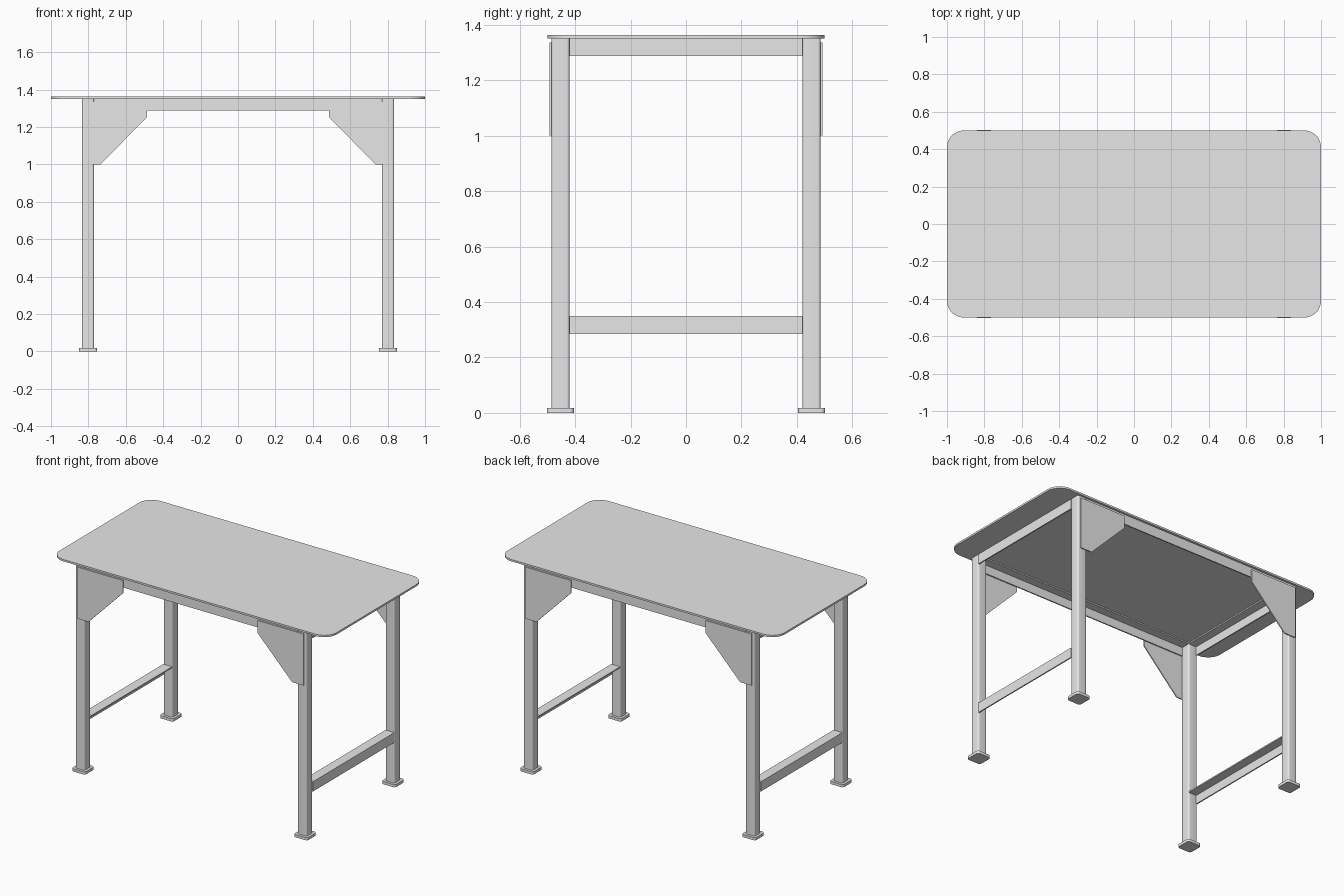
import bpy
import bmesh
from math import cos, sin, pi, radians

cube = bpy.data.objects.get("Cube")
if cube:
    bpy.data.objects.remove(cube, do_unlink=True)

steel = bpy.data.materials.new("plain grey steel")
steel.use_nodes = True
GREY = (0.8, 0.8, 0.8, 1.0)
steel.diffuse_color = GREY
steel.node_tree.nodes["Principled BSDF"].inputs["Base Color"].default_value = GREY

# Main dimensions
LEG_X, LEG_Y = 0.802, 0.453      # leg centres
HALF = 0.0325                    # half the leg width
TOP_LOW, TOP_HIGH = 1.351, 1.363
FOOT = 0.018
RAIL = 0.064                     # angle-iron flange size
WALL = 0.008


def prism(name, outline, start, end, place, smooth=False):
    """Extrude a 2D outline from start to end; place maps (u, v, w) to x, y, z."""
    bm = bmesh.new()
    verts = [bm.verts.new(place(u, v, start)) for u, v in outline]
    base = bm.faces.new(verts)
    made = bmesh.ops.extrude_face_region(bm, geom=[base])
    shift = [b - a for a, b in zip(place(0, 0, start), place(0, 0, end))]
    moved = [g for g in made["geom"] if isinstance(g, bmesh.types.BMVert)]
    bmesh.ops.translate(bm, vec=shift, verts=moved)
    bmesh.ops.recalc_face_normals(bm, faces=bm.faces)
    mesh = bpy.data.meshes.new(name)
    bm.to_mesh(mesh)
    bm.free()
    mesh.materials.append(steel)
    obj = bpy.data.objects.new(name, mesh)
    bpy.context.collection.objects.link(obj)
    if smooth:
        bpy.ops.object.select_all(action="DESELECT")
        obj.select_set(True)
        bpy.context.view_layer.objects.active = obj
        bpy.ops.object.shade_smooth_by_angle(angle=radians(30))
    return obj


def rounded_rect(half_x, half_y, radius, steps):
    points = []
    for quarter, (sx, sy) in enumerate([(1, 1), (-1, 1), (-1, -1), (1, -1)]):
        for i in range(steps + 1):
            a = (quarter + i / steps) * pi / 2
            points.append((sx * (half_x - radius) + radius * cos(a),
                           sy * (half_y - radius) + radius * sin(a)))
    return points


def angle_profile(bottom, top):
    """L section: u runs inward from the outer face, flange along the top."""
    return [(0, bottom), (0, top), (RAIL, top), (RAIL, top - WALL),
            (WALL, top - WALL), (WALL, bottom)]


# Table top
prism("table_top", rounded_rect(1.0, 0.5, 0.09, 12), TOP_LOW, TOP_HIGH,
      lambda u, v, w: (u, v, w), smooth=True)

# Legs, feet and corner gussets
leg_outline = rounded_rect(HALF, HALF, 0.01, 5)
foot_outline = rounded_rect(0.049, 0.049, 0.015, 5)
gusset_outline = [(0.817, 1.0), (0.817, 1.336), (0.486, 1.336),
                  (0.486, 1.254), (0.735, 1.0)]
for sx, side in ((1, "left"), (-1, "right")):
    for sy, end in ((-1, "front"), (1, "back")):
        tag = f"{end}_{side}"

        def at_leg(u, v, w):
            return (sx * LEG_X + u, sy * LEG_Y + v, w)

        prism(f"leg_{tag}", leg_outline, FOOT, TOP_LOW, at_leg, smooth=True)
        prism(f"foot_{tag}", foot_outline, 0, FOOT, at_leg, smooth=True)
        prism(f"gusset_{tag}", gusset_outline, LEG_Y + HALF, LEG_Y + HALF + 0.007,
              lambda u, v, w: (sx * u, sy * w, v))

# Angle-iron rails between the legs at each end: upper and lower
span_y = LEG_Y - HALF
for sx, side in ((1, "left"), (-1, "right")):
    for level, top in (("upper", TOP_LOW), ("lower", 0.349)):
        prism(f"{level}_rail_{side}", angle_profile(top - RAIL, top), -span_y, span_y,
              lambda u, v, w: (sx * (LEG_X + HALF - u), w, v))

# Long angle-iron rails under the front and back edges
span_x = LEG_X - HALF
for sy, end in ((-1, "front"), (1, "back")):
    prism(f"long_rail_{end}", angle_profile(TOP_LOW - RAIL, TOP_LOW), -span_x, span_x,
          lambda u, v, w: (w, sy * (LEG_Y + HALF - u), v))
